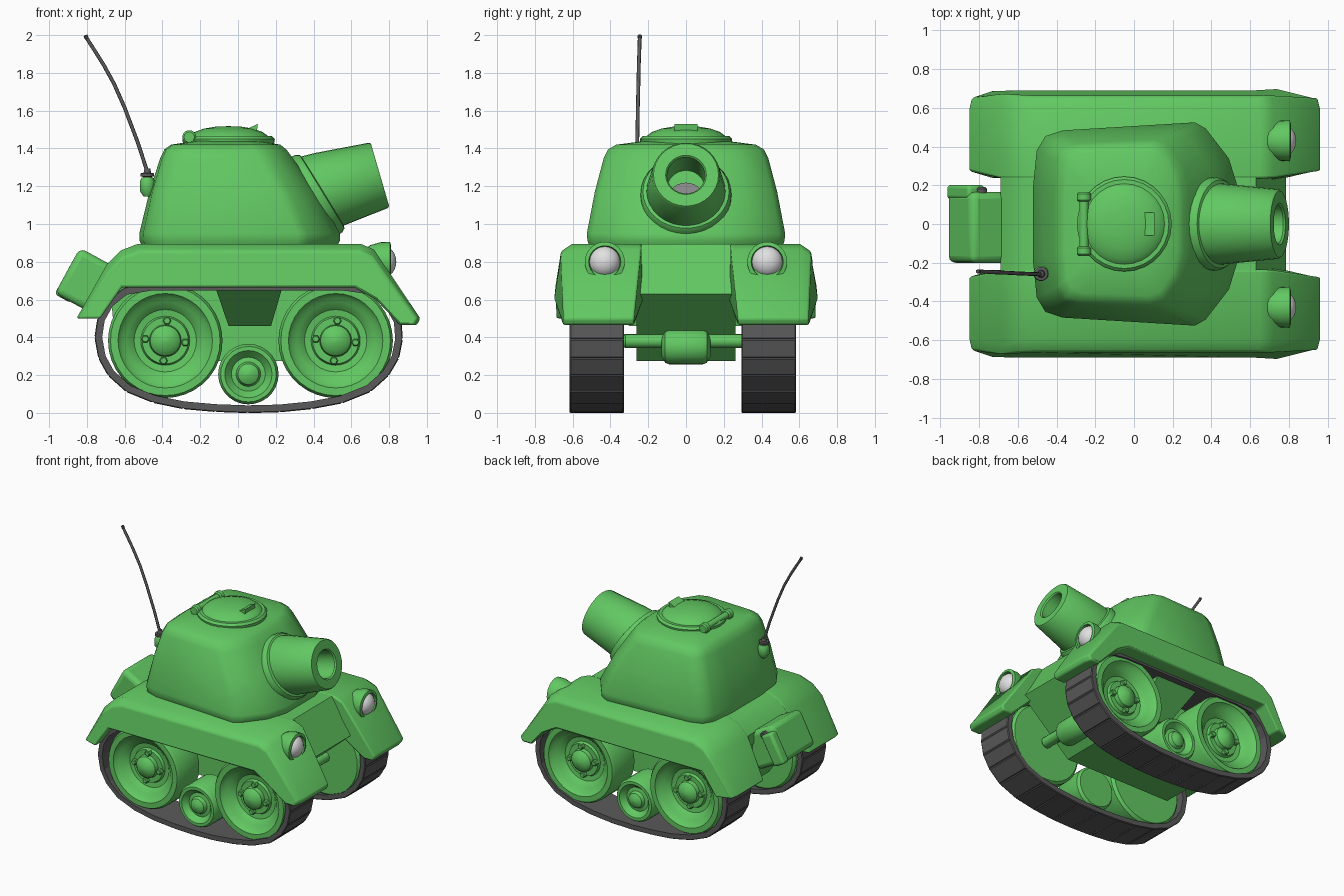
import bpy, bmesh, math
from mathutils import Vector, Matrix

if "Cube" in bpy.data.objects:
    bpy.data.objects.remove(bpy.data.objects["Cube"])


def material(name, rgb):
    m = bpy.data.materials.new(name)
    m.diffuse_color = (*rgb, 1)
    m.use_nodes = True
    m.node_tree.nodes["Principled BSDF"].inputs["Base Color"].default_value = m.diffuse_color
    return m


GREEN = material("green paint", (0.122, 0.58, 0.122))
DARK = material("dark rubber", (0.102, 0.102, 0.102))
LENS = material("pale lens", (0.75, 0.75, 0.75))
GREY = material("bore grey", (0.25, 0.25, 0.25))


def finish(name, bm, mat, bevel=0, angle=35):
    bmesh.ops.recalc_face_normals(bm, faces=bm.faces[:])
    me = bpy.data.meshes.new(name)
    bm.to_mesh(me)
    bm.free()
    me.materials.append(mat)
    ob = bpy.data.objects.new(name, me)
    bpy.context.collection.objects.link(ob)
    if bevel:
        mod = ob.modifiers.new("bevel", 'BEVEL')
        mod.width, mod.segments = bevel, 3
        mod.limit_method, mod.angle_limit = 'ANGLE', math.radians(40)
    bpy.ops.object.select_all(action='DESELECT')
    ob.select_set(True)
    bpy.context.view_layer.objects.active = ob
    bpy.ops.object.shade_smooth_by_angle(angle=math.radians(angle))
    return ob


def loft(rings, closed=False):
    """Skin a list of equal-length point rings; cap the ends or join them."""
    bm = bmesh.new()
    vs = [[bm.verts.new(p) for p in r] for r in rings]
    n = len(vs[0])
    pairs = list(zip(vs, vs[1:])) + ([(vs[-1], vs[0])] if closed else [])
    for a, b in pairs:
        for i in range(n):
            bm.faces.new((a[i], a[(i + 1) % n], b[(i + 1) % n], b[i]))
    if not closed:
        bm.faces.new(vs[0])
        bm.faces.new(vs[-1])
    return bm


def extrude(name, pts, y0, y1, mat, bevel=0):
    return finish(name, loft([[(x, y, z) for x, z in pts] for y in (y0, y1)]), mat, bevel)


def revolve(name, prof, origin, axis, mat, n=28, closed=False):
    """Turn (radius, distance) points about an axis from origin."""
    q = Vector(axis).to_track_quat('Z', 'Y')
    o = Vector(origin)
    rings = [[o + q @ Vector((max(r, 0.001) * math.cos(2 * math.pi * i / n),
                              max(r, 0.001) * math.sin(2 * math.pi * i / n), t))
              for i in range(n)] for r, t in prof]
    return finish(name, loft(rings, closed), mat)


def rod(name, a, b, r, mat, n=14):
    d = Vector(b) - Vector(a)
    L, c = d.length, min(r * 0.25, d.length * 0.3)
    return revolve(name, [(r - c, 0), (r, c), (r, L - c), (r - c, L)], a, d, mat, n)


def box(name, centre, size, mat, bevel, tilt=0):
    bm = bmesh.new()
    bmesh.ops.create_cube(bm, size=1, matrix=Matrix.Translation(centre)
                          @ Matrix.Rotation(tilt, 4, 'Y') @ Matrix.Diagonal((*size, 1)))
    return finish(name, bm, mat, bevel)


# Hull centre and deck
extrude("hull", [(-0.66, 0.48), (-0.69, 0.785), (-0.62, 0.858), (-0.53, 0.893), (0.63, 0.893),
                 (0.785, 0.63), (0.38, 0.275), (-0.52, 0.275)], -0.262, 0.262, GREEN)
extrude("deck", [(-0.69, 0.7), (-0.69, 0.782), (-0.62, 0.857), (-0.53, 0.892), (0.63, 0.892), (0.65, 0.7)],
        -0.5, 0.5, GREEN)

FENDER = [(-0.855, 0.5), (-0.73, 0.5), (-0.615, 0.665), (0.615, 0.665), (0.73, 0.6), (0.867, 0.465),
          (0.947, 0.465), (0.965, 0.5), (0.72, 0.865), (0.65, 0.895), (-0.53, 0.895),
          (-0.62, 0.86), (-0.695, 0.785)]
TRACK = [(-0.60, 0.66), (-0.69, 0.59), (-0.74, 0.50), (-0.755, 0.40), (-0.735, 0.29), (-0.685, 0.20),
         (-0.59, 0.115), (-0.45, 0.058), (-0.29, 0.025), (-0.12, 0.01), (0.05, 0.004), (0.22, 0.008),
         (0.39, 0.025), (0.55, 0.055), (0.70, 0.115), (0.795, 0.20), (0.848, 0.29), (0.868, 0.39),
         (0.86, 0.49), (0.81, 0.58), (0.72, 0.66), (0.55, 0.685), (0.33, 0.685), (0.06, 0.685),
         (-0.2, 0.685), (-0.45, 0.685)]
BIG = [(0, -0.14), (0.285, -0.14), (0.303, -0.12), (0.303, 0.11), (0.29, 0.13), (0.25, 0.13), (0.23, 0.1),
       (0.205, 0.09), (0.165, 0.05), (0.13, 0.045), (0.122, 0.065), (0.085, 0.065), (0.08, 0.095),
       (0.055, 0.12), (0, 0.13)]
SMALL = [(0, -0.13), (0.145, -0.13), (0.16, -0.11), (0.16, 0.09), (0.147, 0.11), (0.125, 0.11),
         (0.09, 0.07), (0.065, 0.075), (0.055, 0.1), (0.03, 0.115), (0, 0.12)]


def track(name, yc):
    n, w, t = len(TRACK), 0.145, 0.036
    rings = []
    for i, (x, z) in enumerate(TRACK):
        d = (Vector(TRACK[(i + 1) % n]) - Vector(TRACK[i - 1])).normalized()
        ix, iz = x - d.y * t, z + d.x * t
        rings.append([(x, yc - w, z), (x, yc + w, z), (ix, yc + w, iz), (ix, yc - w, iz)])
    bm = loft(rings, closed=True)
    bmesh.ops.recalc_face_normals(bm, faces=bm.faces[:])
    mid = Vector((0.05, 0, 0.37))
    outer = [f for f in bm.faces if abs(f.normal.y) < 0.5
             and f.normal.dot(f.calc_center_median() - mid) > 0]
    bmesh.ops.inset_individual(bm, faces=outer, thickness=0.01, depth=0.005)
    finish(name, bm, DARK, angle=15)


def fender(name, s):
    """Arch with a sloping outer skirt that narrows at both ends."""
    rows = [[], [], []]
    for x, z in FENDER:
        end, top = abs(x) > 0.8, z > 0.75
        skirt = min(0.69, 0.667 + (0.86 - z) * 0.15) - (0.04 if end else 0)
        rows[0].append((x, s * (0.275 if end else 0.235), z))
        rows[1].append((x, s * (skirt - 0.06), z))
        rows[2].append((x * (0.985 if end or top else 1), s * skirt, z - (0.04 if top else 0)))
    finish(name, loft(rows), GREEN, 0.012, 40)


# Running gear and fenders on each side
for s, side, yc in ((-1, "near", -0.472), (1, "far", 0.438)):
    fender(side + "_fender", s)
    track(side + "_track", yc)
    for k, x in enumerate((-0.385, 0.517)):
        nm = f"{side}_wheel_{k}"
        revolve(nm, BIG, (x, yc, 0.382), (0, s, 0), GREEN, 36)
        for j in range(4):
            a = math.radians(85 + 90 * j)
            p = Vector((x + 0.106 * math.cos(a), yc + 0.05 * s, 0.382 + 0.106 * math.sin(a)))
            rod(f"{nm}_bolt_{j}", p, p + Vector((0, 0.045 * s, 0)), 0.022, GREEN, 6)
        rod(f"{nm}_axle", (x, 0.2 * s, 0.382), (x, yc, 0.382), 0.037, GREEN)
    revolve(side + "_roller", SMALL, (0.055, yc, 0.205), (0, s, 0), GREEN)

    # Tapered bracket between the wheels
    rings = [[(x0, 0.25 * s, z), (x1, 0.25 * s, z), (x1, y * s, z), (x0, y * s, z)]
             for x0, x1, y, z in ((-0.12, 0.235, 0.55, 0.665), (-0.05, 0.175, 0.3, 0.46))]
    finish(side + "_bracket", loft(rings), GREEN)

    # Headlight
    revolve(side + "_headlight", [(0, 0), (0.06, 0.005), (0.088, 0.04), (0.105, 0.1), (0.106, 0.145),
                                  (0.085, 0.15), (0.08, 0.12), (0, 0.12)],
            (0.66, 0.43 * s, 0.8), (1, 0, 0), GREEN, 24)
    revolve(side + "_lens", [(0, 0)] + [(0.083 * math.cos(a * 0.26), 0.03 + 0.07 * math.sin(a * 0.26))
                                        for a in range(7)],
            (0.738, 0.43 * s, 0.8), (1, 0, 0), LENS, 24)

# Front axle with drum
rod("front_axle", (0.53, -0.33, 0.38), (0.53, 0.33, 0.38), 0.037, GREEN)
revolve("axle_drum", [(0.05, 0), (0.085, 0.02), (0.093, 0.04), (0.093, 0.22), (0.085, 0.24), (0.05, 0.26)],
        (0.53, -0.13, 0.35), (0, 1, 0), GREEN)

# Turret, lofted between a wide base outline and a smaller top outline
BASE = [(-0.525, 0.18), (-0.505, 0.38), (-0.46, 0.455), (-0.37, 0.485), (0.32, 0.527), (0.375, 0.495),
        (0.495, 0.34), (0.545, 0.18)]
TOP = [(-0.40, 0.16), (-0.39, 0.32), (-0.36, 0.385), (-0.29, 0.41), (0.09, 0.425), (0.16, 0.40),
       (0.24, 0.28), (0.265, 0.15)]
rings = []
for f, k, z in ((0, 0.965, 0.88), (0, 0.99, 0.91), (0.02, 1, 0.95), (0.48, 1.01, 1.17), (0.92, 1.005, 1.35),
                (1, 0.97, 1.395), (1, 0.87, 1.42), (1, 0.5, 1.44)):
    half = [(-0.05 + k * (a[0] * (1 - f) + b[0] * f + 0.05), k * (a[1] * (1 - f) + b[1] * f))
            for a, b in zip(BASE, TOP)]
    rings.append([(x, y, z) for x, y in half] + [(x, -y, z) for x, y in reversed(half)])
finish("turret", loft(rings), GREEN, angle=45)

# Gun with tilted collar and a bore
AXIS = Vector((0.96, 0, 0.28)).normalized()
MUZZLE = Vector((0.752, 0, 1.26))
revolve("gun_barrel", [(0, -0.5), (0.215, -0.5), (0.208, -0.3), (0.18, -0.01), (0.172, 0), (0.108, 0),
                       (0.1, -0.01), (0.1, -0.26), (0, -0.26)], MUZZLE, AXIS, GREEN, 32)
revolve("gun_collar", [(0.19, -0.12), (0.242, -0.12), (0.24, -0.02), (0.228, 0.0), (0.19, 0.01)],
        (0.445, 0, 1.172), (0.85, 0, 0.52), GREEN, 32, closed=True)
DOWN = Vector((0.28, 0, -0.96))
revolve("bore_plate", [(0.1, 0), (0.1, 0.008)], MUZZLE - AXIS * 0.257 + DOWN * 0.07, AXIS, GREY)

# Hatch with hinge and handle
revolve("hatch", [(0.24, 0), (0.245, 0.03), (0.23, 0.045), (0.208, 0.045), (0.203, 0.05), (0.18, 0.067),
                  (0.13, 0.085), (0.07, 0.095), (0, 0.098)], (-0.05, 0, 1.42), (0, 0, 1), GREEN, 28)
rod("hatch_hinge", (-0.258, -0.13, 1.46), (-0.258, 0.13, 1.46), 0.024, GREEN)
for y in (-0.14, 0.14):
    rod("hinge_end", (-0.258, y - 0.025, 1.46), (-0.258, y + 0.025, 1.46), 0.037, GREEN)
extrude("hatch_handle", [(0.03, 1.495), (0.105, 1.53), (0.1, 1.49), (0.06, 1.48)], -0.06, 0.06, GREEN)

# Aerial
revolve("aerial_mount", [(0.02, 0), (0.04, 0.03), (0.04, 0.08), (0.03, 0.1)],
        (-0.48, -0.255, 1.145), (0, 0, 1), GREEN, 14)
revolve("aerial_socket", [(0.024, 0), (0.024, 0.015), (0.036, 0.017), (0.036, 0.033), (0.02, 0.036),
                          (0.015, 0.06)], (-0.48, -0.257, 1.235), (0, 0, 1), DARK, 14)
whip = [(-0.478, -0.26, 1.27), (-0.53, -0.258, 1.43), (-0.60, -0.255, 1.615), (-0.655, -0.252, 1.74),
        (-0.71, -0.25, 1.84), (-0.76, -0.247, 1.92), (-0.805, -0.245, 1.99)]
d = Vector((-0.92, 0, -0.39)) * 0.01
up = Vector((0, 0.01, 0))
finish("aerial_whip", loft([[Vector(p) + d * math.cos(a * math.pi / 4) + up * math.sin(a * math.pi / 4)
                             for a in range(8)] for p in whip]), DARK, angle=60)
rod("aerial_tip", (-0.80, -0.245, 1.98), (-0.808, -0.245, 2.0), 0.011, DARK, 8)

# Fuel can on the rear slope
box("fuel_can", (-0.778, -0.018, 0.685), (0.285, 0.365, 0.275), GREEN, 0.035, 0.5)
box("can_handle", (-0.87, 0.165, 0.71), (0.1, 0.075, 0.24), GREEN, 0.02, 0.5)
rod("can_cap", (-0.79, 0.15, 0.79), (-0.79, 0.19, 0.79), 0.032, DARK)
